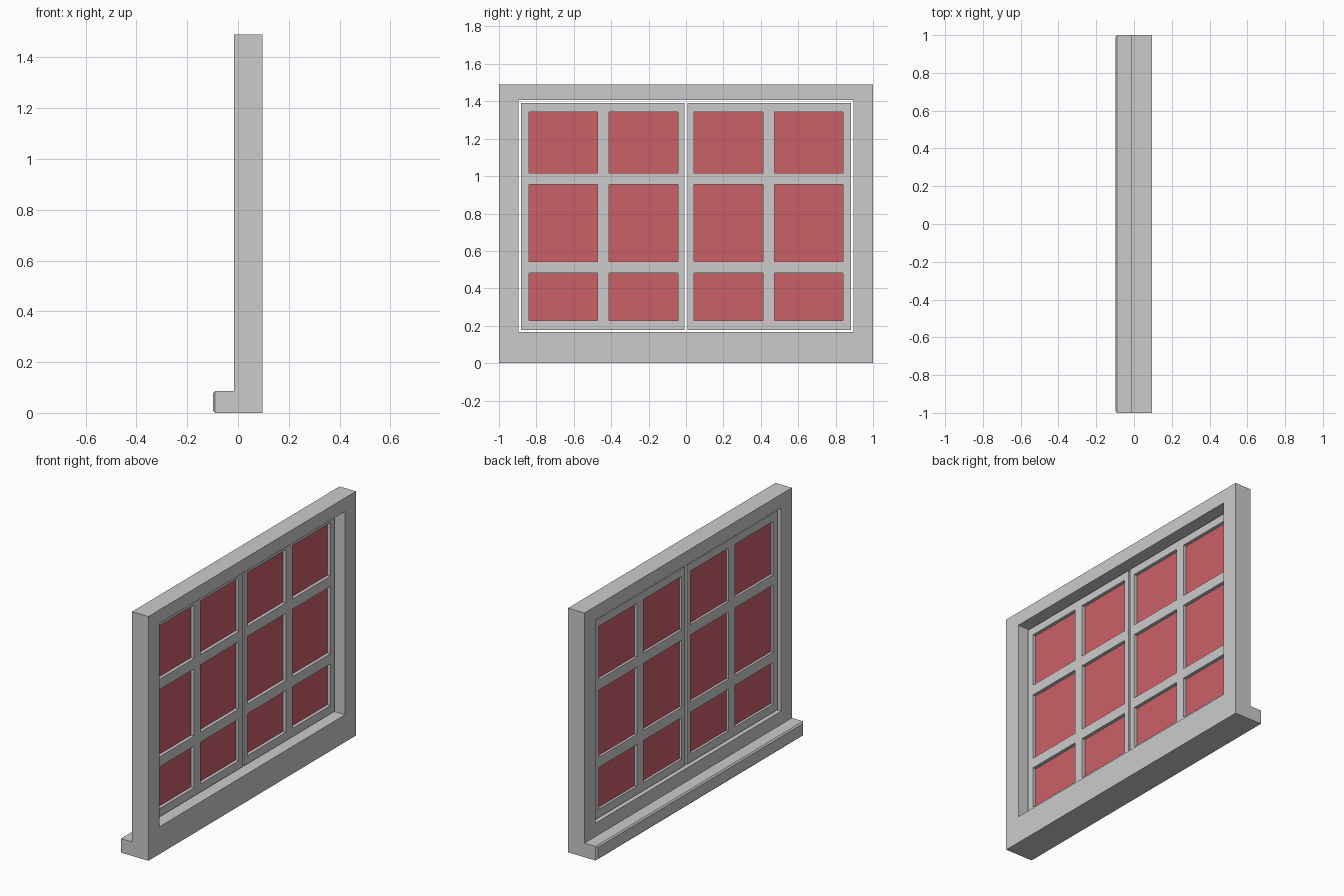
import bpy, bmesh

if "Cube" in bpy.data.objects:
    bpy.data.objects.remove(bpy.data.objects["Cube"])

def add_object(name, bm, material=None):
    bmesh.ops.recalc_face_normals(bm, faces=bm.faces)
    mesh = bpy.data.meshes.new(name)
    bm.to_mesh(mesh)
    bm.free()
    obj = bpy.data.objects.new(name, mesh)
    bpy.context.collection.objects.link(obj)
    if material:
        mesh.materials.append(material)
    return obj

def lattice(name, ys, zs, x0, x1):
    """Slab in the YZ plane; every odd/odd cell of the grid is an opening."""
    bm = bmesh.new()
    v = [[bm.verts.new((x0, y, z)) for z in zs] for y in ys]
    for i in range(len(ys) - 1):
        for j in range(len(zs) - 1):
            if not (i % 2 and j % 2):
                bm.faces.new((v[i][j], v[i + 1][j], v[i + 1][j + 1], v[i][j + 1]))
    ext = bmesh.ops.extrude_face_region(bm, geom=bm.faces[:])
    moved = [g for g in ext["geom"] if isinstance(g, bmesh.types.BMVert)]
    bmesh.ops.translate(bm, verts=moved, vec=(x1 - x0, 0, 0))
    return add_object(name, bm)

# Outer frame with one large opening
lattice("window_frame", [-1, -0.895, 0.895, 1], [0, 0.167, 1.407, 1.49], -0.015, 0.096)

# Sill with chamfered outer edges
bm = bmesh.new()
outer = [bm.verts.new((-0.098, y, z)) for y, z in
         [(-0.99, 0.008), (0.99, 0.008), (0.99, 0.078), (-0.99, 0.078)]]
mid = [bm.verts.new((-0.09, y, z)) for y, z in [(-1, 0), (1, 0), (1, 0.086), (-1, 0.086)]]
back = [bm.verts.new((-0.015, *m.co.yz)) for m in mid]
bm.faces.new(outer)
bm.faces.new(back)
for a, b in ((outer, mid), (mid, back)):
    for i in range(4):
        k = (i + 1) % 4
        bm.faces.new((a[i], a[k], b[k], b[i]))
add_object("window_sill", bm)

# Two sashes with glazing bars, and the glass in their openings
glass = bpy.data.materials.new("red_glass")
glass.diffuse_color = (0.6, 0.12, 0.14, 1)
glass.use_nodes = True
glass.node_tree.nodes["Principled BSDF"].inputs["Base Color"].default_value = glass.diffuse_color
sash_y = [0.008, 0.043, 0.411, 0.473, 0.84, 0.881]
sash_z = [0.177, 0.228, 0.482, 0.544, 0.954, 1.017, 1.343, 1.391]
for side, s in (("left", -1), ("right", 1)):
    ys = sorted(s * y for y in sash_y)
    lattice(side + "_sash", ys, sash_z, 0.0, 0.035)
    bm = bmesh.new()
    for i in (1, 3):
        for j in (1, 3, 5):
            corners = [(ys[i], sash_z[j]), (ys[i + 1], sash_z[j]),
                       (ys[i + 1], sash_z[j + 1]), (ys[i], sash_z[j + 1])]
            bm.faces.new([bm.verts.new((0.015, y, z)) for y, z in corners])
    add_object(side + "_glass", bm, glass)
